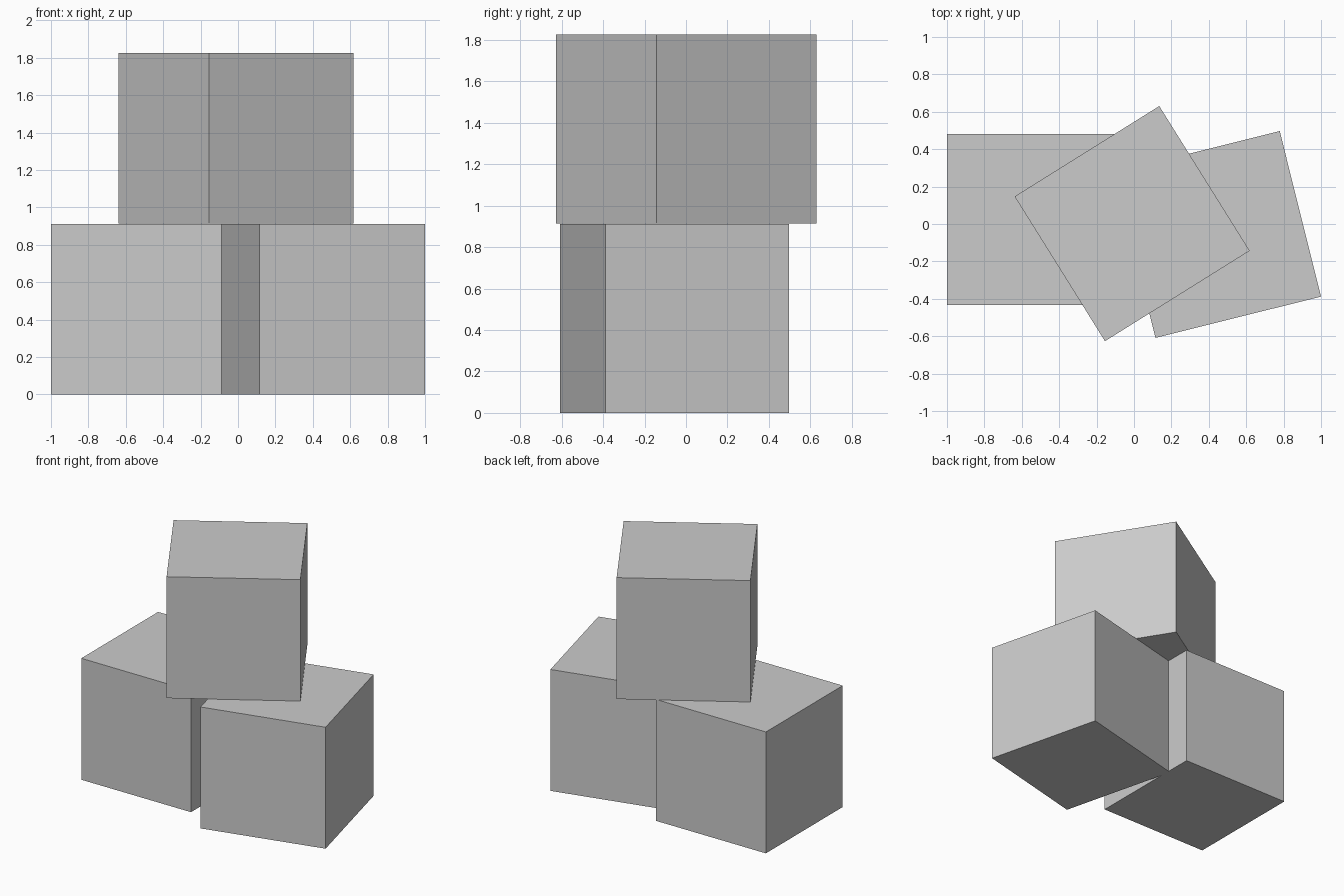
import bpy
import math

if "Cube" in bpy.data.objects:
    bpy.data.objects.remove(bpy.data.objects["Cube"])

SIZE = 0.912

# One grey shared by all blocks
grey = bpy.data.materials.new("light_grey")
grey.diffuse_color = (0.6, 0.6, 0.6, 1)
grey.use_nodes = True
grey.node_tree.nodes["Principled BSDF"].inputs["Base Color"].default_value = grey.diffuse_color


def block(name, x, y, z, angle):
    """A cube resting on height z, turned about the vertical axis."""
    bpy.ops.mesh.primitive_cube_add(
        size=SIZE, location=(x, y, z + SIZE / 2),
        rotation=(0, 0, math.radians(angle)))
    obj = bpy.context.object
    obj.name = name
    obj.data.materials.append(grey)


# Two blocks on the ground, one stacked across them
block("left_block", -0.544, 0.024, 0, 0)
block("right_block", 0.447, -0.056, 0, 14)
block("top_block", -0.010, 0.002, SIZE + 0.001, 32)
